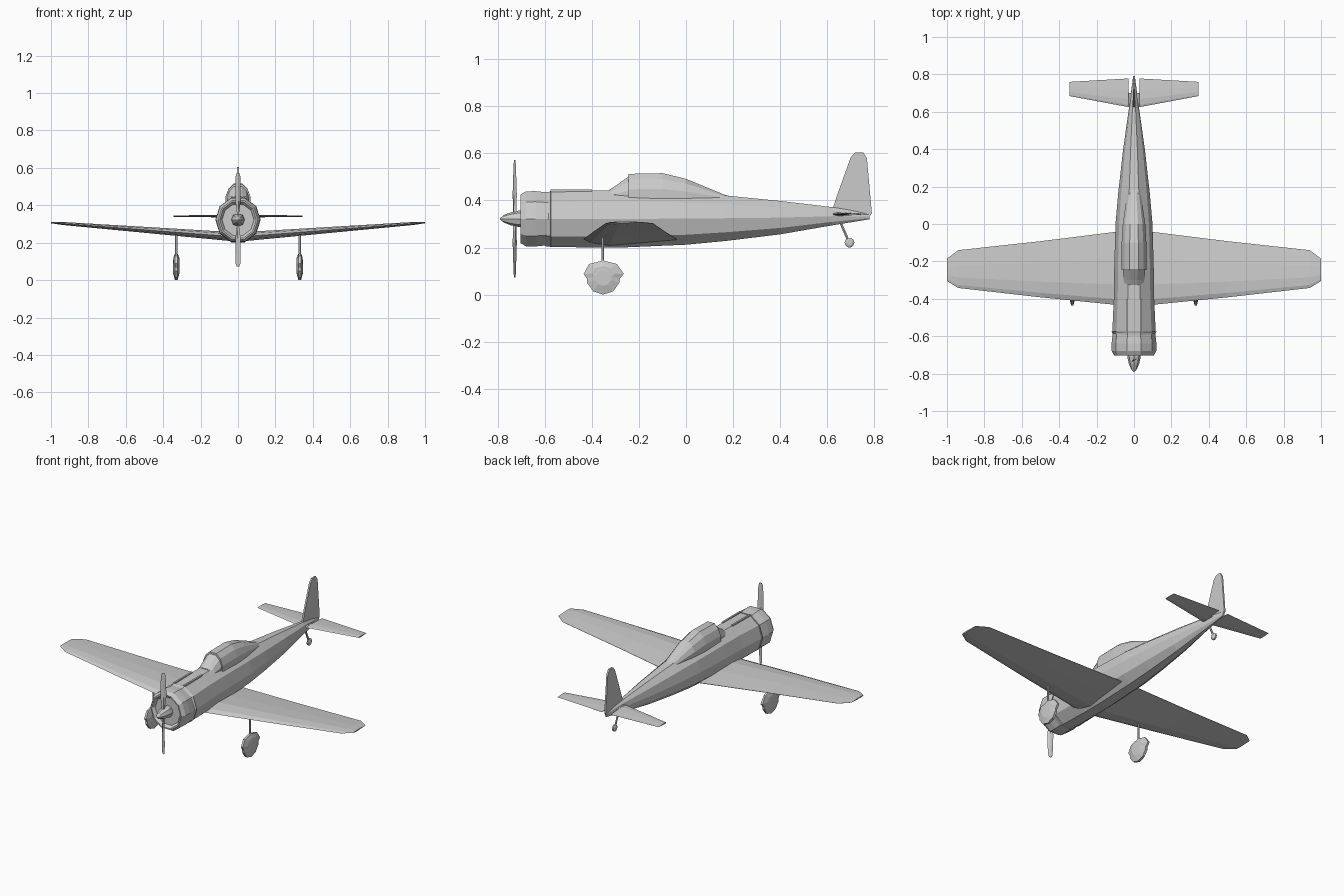
import bpy, bmesh
from math import cos, sin, pi, radians
from mathutils import Vector

if "Cube" in bpy.data.objects:
    bpy.data.objects.remove(bpy.data.objects["Cube"])

CZ = 0.322  # thrust line height


def loft(name, rings):
    """Skin a list of equal-length point rings and cap both ends."""
    bm = bmesh.new()
    vs = [[bm.verts.new(p) for p in r] for r in rings]
    n = len(rings[0])
    for a, b in zip(vs, vs[1:]):
        for i in range(n):
            j = (i + 1) % n
            bm.faces.new((a[i], a[j], b[j], b[i]))
    bm.faces.new(vs[0])
    bm.faces.new(vs[-1])
    bmesh.ops.recalc_face_normals(bm, faces=bm.faces)
    me = bpy.data.meshes.new(name)
    bm.to_mesh(me)
    bm.free()
    ob = bpy.data.objects.new(name, me)
    bpy.context.collection.objects.link(ob)
    return ob


def oval(y, rx, top, bot, n=10):
    """Upright n-sided oval at station y, flat at top and bottom."""
    k = max(sin(2 * pi * i / n) for i in range(n))
    c, rz = (top + bot) / 2, (top - bot) / 2 / k
    return [(rx * cos(2 * pi * i / n), y, c + rz * sin(2 * pi * i / n)) for i in range(n)]


def disc(y, r, n=10):
    return oval(y, r, CZ + r * .98, CZ - r * .98, n)


def rod(name, a, b, r, n=6):
    a, b = Vector(a), Vector(b)
    q = (b - a).to_track_quat('Z', 'Y')
    ring = [q @ Vector((r * cos(2 * pi * i / n), r * sin(2 * pi * i / n), 0)) for i in range(n)]
    return loft(name, [[p + v for v in ring] for p in (a, b)])


def airfoil(x, le, te, z, t):
    """Low-poly wing section at span position x."""
    prof = [(0, 0), (.08, .6), (.28, 1), (.6, .75), (1, .05),
            (1, -.05), (.6, -.6), (.28, -1), (.08, -.6)]
    return [(x, le + (te - le) * u, z + t * v) for u, v in prof]


# Fuselage
loft("fuselage", [oval(*s) for s in [
    (-.60, .112, .434, .206), (-.575, .116, .438, .203), (-.40, .108, .442, .200),
    (-.25, .106, .442, .201), (0, .099, .434, .212), (.17, .084, .421, .228),
    (.40, .058, .398, .256), (.62, .027, .372, .294), (.78, .006, .345, .320)]])

# Engine cowling with a recessed front
loft("cowling", [disc(*s) for s in [
    (-.685, .04), (-.685, .085), (-.703, .098), (-.703, .106), (-.68, .119),
    (-.64, .120), (-.585, .114), (-.575, .121), (-.572, .108)]])

# Spinner and two-blade propeller
loft("spinner", [disc(y, r, 8) for y, r in
                 [(-.79, .003), (-.775, .016), (-.745, .028), (-.71, .036), (-.68, .036)]])
for s, side in ((1, "upper"), (-1, "lower")):
    rings = []
    for h, w, t, pitch in [(.01, .008, .007, 50), (.05, .010, .006, 45), (.10, .017, .004, 32),
                           (.18, .016, .003, 24), (.235, .013, .002, 20), (.25, .007, .002, 20)]:
        a = radians(pitch)
        rings.append([(s * (u * cos(a) - v * sin(a)), -.728 + u * sin(a) + v * cos(a), CZ + s * h)
                      for u, v in [(-w, 0), (0, -t), (w, 0), (0, t)]])
    loft("propeller_blade_" + side, rings)


# Canopy: arched section over the fuselage spine
def arch(y, w, top, base=.40):
    h = top - base
    return [(w * u, y, base + h * v) for u, v in
            [(-1, 0), (-1, .42), (-.75, .78), (-.35, 1), (.35, 1), (.75, .78), (1, .42), (1, 0)]]


loft("windshield", [arch(-.325, .052, .446), arch(-.30, .055, .462), arch(-.24, .060, .505)])
loft("canopy", [arch(-.245, .066, .513), arch(-.10, .066, .516), arch(0, .060, .492),
                arch(.165, .036, .424), arch(.22, .026, .410)])

# Wing with dihedral and clipped tips
half = [(1, -.305, -.185, .308, .004), (.94, -.342, -.14, .303, .008),
        (.5, -.392, -.092, .269, .016), (0, -.442, -.03, .230, .025)]
loft("wing", [airfoil(*h) for h in half] + [airfoil(-h[0], *h[1:]) for h in half[-2::-1]])

# Fin with rudder
loft("fin", [[(x, y, z) for y, z in
              [(.62, .355), (.645, .43), (.70, .583), (.718, .603), (.752, .605),
               (.769, .58), (.79, .345), (.775, .325)]] for x in (-.005, .005)])

# Parts on both sides
for s, side in ((1, "right"), (-1, "left")):
    loft("tailplane_" + side, [airfoil(s * x, le, te, .342, t) for x, le, te, t in
                               [(0, .615, .70, .007), (.028, .625, .70, .007),
                                (.030, .625, .778, .007), (.345, .684, .76, .004)]])
    x = s * .33
    rod("gear_leg_" + side, (x, -.353, .10), (x, -.353, .25), .006)

    # Lens-shaped wheel
    def wheel(dx, r):
        return [(x + dx, -.352 + r * sin(2 * pi * i / 10), .072 + r * cos(2 * pi * i / 10))
                for i in range(10)]
    loft("wheel_" + side, [wheel(-.017, .035), wheel(-.007, .072), wheel(.007, .072), wheel(.017, .035)])

    # Wheel fairing, outboard and inboard
    cover = [(-.083, .088), (-.06, .130), (0, .145), (.058, .130), (.088, .088),
             (.058, .052), (0, .04), (-.06, .052)]
    loft("wheel_cover_" + side, [[(x + d, -.352 + y * k, .09 + (z - .09) * k) for y, z in cover]
                                 for d, k in ((-.016, .55), (-.006, 1), (.006, 1), (.016, .55))])

    # Gun fairing on the nose deck
    gx = s * .033
    loft("gun_fairing_" + side, [[(gx + u * .005, y, z) for u, z in
                                  [(-1, .43), (-1, .446), (1, .446), (1, .43)]] for y in (-.575, -.40)])

# Tail wheel
rod("tail_leg", (0, .655, .31), (0, .692, .225), .006)
loft("tail_wheel", [[(dx, .695 + r * cos(2 * pi * i / 10), .221 + r * sin(2 * pi * i / 10))
                     for i in range(10)] for dx, r in ((-.009, .012), (-.004, .021), (.004, .021), (.009, .012))])
